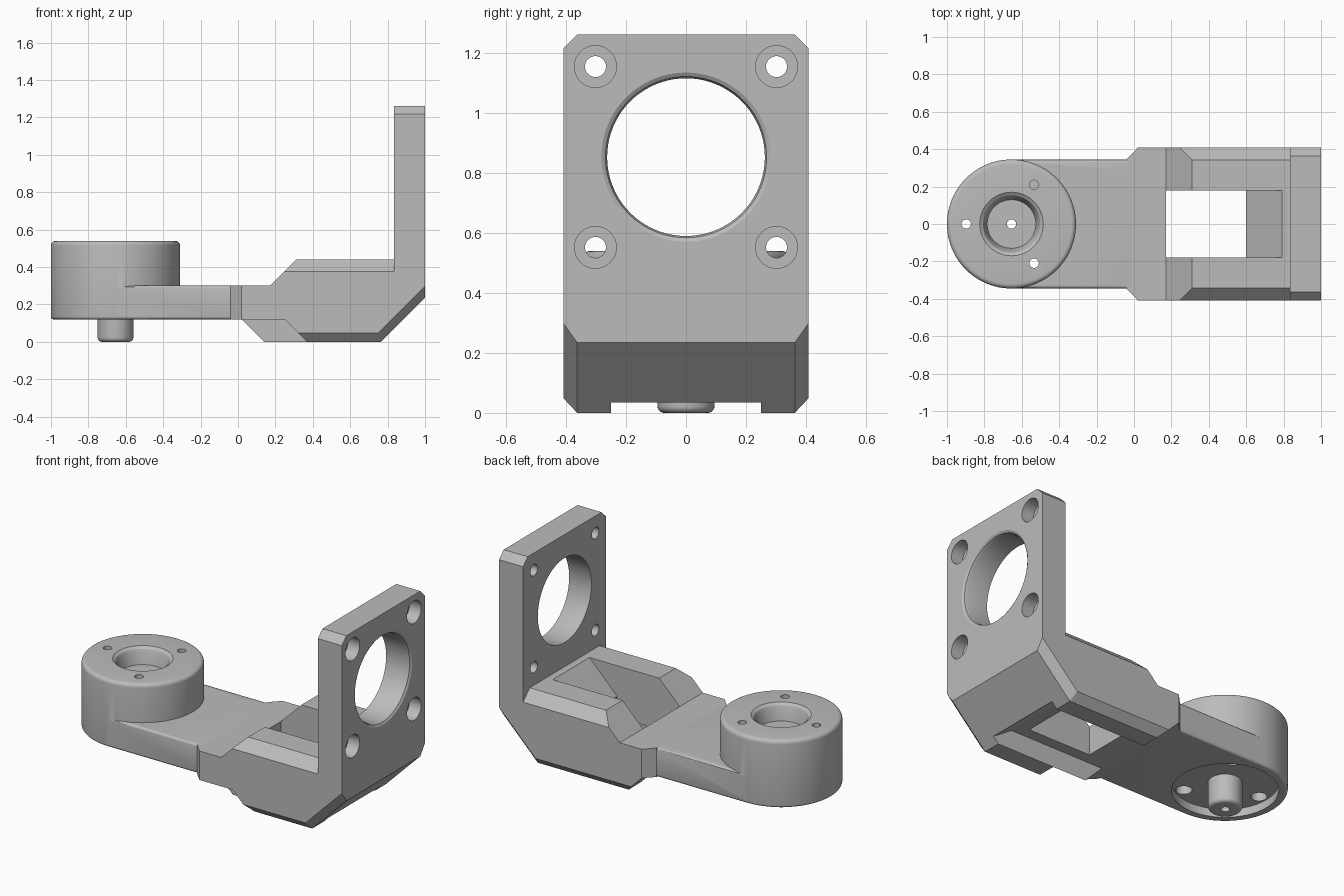
import bpy, bmesh, math
from mathutils import Vector, Matrix

if "Cube" in bpy.data.objects:
    bpy.data.objects.remove(bpy.data.objects["Cube"])

grey = bpy.data.materials.new("plain grey")
grey.use_nodes = True
grey.diffuse_color = (0.5, 0.5, 0.5, 1)
grey.node_tree.nodes["Principled BSDF"].inputs["Base Color"].default_value = (0.5, 0.5, 0.5, 1)


def make(name, bm):
    bmesh.ops.recalc_face_normals(bm, faces=bm.faces[:])
    mesh = bpy.data.meshes.new(name)
    bm.to_mesh(mesh)
    bm.free()
    mesh.materials.append(grey)
    obj = bpy.data.objects.new(name, mesh)
    bpy.context.collection.objects.link(obj)
    return obj


def prism(points, low, high, axis="Y"):
    """Extrude a flat outline: (x, z) along Y, (x, y) along Z, (y, z) along X."""
    place = {"Y": lambda a, b, c: (a, c, b),
             "Z": lambda a, b, c: (a, b, c),
             "X": lambda a, b, c: (c, a, b)}[axis]
    bm = bmesh.new()
    face = bm.faces.new([bm.verts.new(place(a, b, low)) for a, b in points])
    top = bmesh.ops.extrude_face_region(bm, geom=[face])
    moved = [v for v in top["geom"] if isinstance(v, bmesh.types.BMVert)]
    bmesh.ops.translate(bm, verts=moved, vec=Vector(place(0, 0, high - low)))
    return bm


def lathe(profile, centre, steps=64, along_x=False):
    """Spin a closed (radius, height) outline that starts and ends on the axis."""
    bm = bmesh.new()
    verts = [bm.verts.new((r, 0, h)) for r, h in profile]
    edges = [bm.edges.new(pair) for pair in zip(verts, verts[1:])]
    bmesh.ops.spin(bm, geom=verts + edges, cent=(0, 0, 0), axis=(0, 0, 1),
                   angle=math.tau, steps=steps)
    bmesh.ops.remove_doubles(bm, verts=bm.verts[:], dist=0.0001)
    if along_x:
        bmesh.ops.rotate(bm, verts=bm.verts[:], matrix=Matrix.Rotation(math.pi / 2, 3, "Y"))
    bmesh.ops.translate(bm, verts=bm.verts[:], vec=centre)
    return bm


def rod(radius, low, high, centre, steps=24, along_x=False):
    return lathe([(0, low), (radius, low), (radius, high), (0, high)], centre, steps, along_x)


def fillet(r, h, size, start, count=5):
    """Points of a quarter arc about (r, h), start angle in degrees."""
    return [(r + size * math.cos(math.radians(start + 90 * i / count)),
             h + size * math.sin(math.radians(start + 90 * i / count)))
            for i in range(count + 1)]


def combine(target, bm, operation="DIFFERENCE"):
    tool = make("helper", bm)
    tool.hide_render = True
    mod = target.modifiers.new("combine", "BOOLEAN")
    mod.operation = operation
    mod.solver = "EXACT"
    mod.object = tool
    bpy.context.view_layer.objects.active = target
    bpy.ops.object.modifier_apply(modifier=mod.name)
    bpy.data.objects.remove(tool)


def trim(bm, point, normal):
    bmesh.ops.bisect_plane(bm, geom=bm.verts[:] + bm.edges[:] + bm.faces[:], dist=0.00001,
                           plane_co=point, plane_no=normal, clear_outer=True)
    bmesh.ops.holes_fill(bm, edges=[e for e in bm.edges if e.is_boundary], sides=0)


# Cradle block with chamfered edges
W = 0.408
bm = prism([(0.02, 0.3), (0.17, 0.3), (0.31, 0.44), (1, 0.44), (1, 0.235),
            (0.765, 0), (0.14, 0), (0.02, 0.12)], -W, W)
for s in (1, -1):
    trim(bm, (0.5, s * W, 0.375), (0, s, 1))
    trim(bm, (0.5, s * W, 0.048), (0, s * 0.048, -0.045))
    trim(bm, (1, s * W, 0.298), (0.045, s * 0.063, -0.045))
bracket = make("angle_bracket", bm)

# Slot under the cradle, shorter rail on one side, and the window
combine(bracket, prism([(-0.1, -0.1), (-0.1, 0.12), (0.67, 0.12), (0.8, 0.035),
                        (0.83, 0.015), (0.83, -0.1)], -0.25, 0.25))
combine(bracket, prism([(-0.1, -0.1), (-0.1, 0.12), (0.25, 0.12), (0.47, -0.1)], -0.6, -0.25))
combine(bracket, prism([(0.17, -0.1), (0.6, -0.1), (0.6, 0.25), (0.85, 0.5), (0.17, 0.5)],
                       -0.18, 0.18))

# Upright motor plate
combine(bracket, prism([(-W, 0.3), (W, 0.3), (W, 1.217), (0.363, 1.262),
                        (-0.363, 1.262), (-W, 1.217)], 0.835, 1, "X"), "UNION")

# Flared collar joining the arm to the cradle
combine(bracket, prism([(-0.04, -0.345), (0.02, -W), (0.05, -W), (0.05, W),
                        (0.02, W), (-0.04, 0.345)], 0.12, 0.3, "Z"), "UNION")

# Arm with softened long edges
CX, R = -0.655, 0.345
bm = prism([(CX, -R), (0, -R), (0, R), (CX, R)], 0.12, 0.3, "Z")
long_edges = [e for e in bm.edges if abs(e.verts[0].co.x - e.verts[1].co.x) > 0.1]
bmesh.ops.bevel(bm, geom=long_edges, offset=0.015, segments=3, profile=0.5, affect="EDGES")
combine(bracket, bm, "UNION")

# Round hub
hub = [(0, 0.12)] + fillet(R - 0.015, 0.135, 0.015, -90) + fillet(R - 0.025, 0.515, 0.025, 0)
combine(bracket, lathe(hub + [(0, 0.54)], (CX, 0, 0), 96), "UNION")

# Hub recesses above and below
combine(bracket, lathe([(0, 0.44), (0.13, 0.44), (0.145, 0.51), (0.153, 0.528),
                        (0.17, 0.54), (0.17, 0.7), (0, 0.7)], (CX, 0, 0)))
combine(bracket, rod(0.295, -0.1, 0.17, (CX, 0, 0), 64))

# Pivot pin
pin = [(0, 0)] + fillet(0.073, 0.022, 0.022, -90)
combine(bracket, lathe(pin + [(0.095, 0.25), (0, 0.25)], (CX, 0, 0), 48), "UNION")
combine(bracket, rod(0.025, -0.1, 0.7, (CX, 0, 0)))

# Hub screw holes with wider sockets below
for degrees in (60, 180, 300):
    a = math.radians(degrees)
    spot = (CX + 0.242 * math.cos(a), 0.242 * math.sin(a), 0)
    combine(bracket, rod(0.025, 0, 0.7, spot))
    combine(bracket, rod(0.045, 0.1, 0.35, spot))

# Large plate opening with an eased outer rim
combine(bracket, lathe([(0, 0.7), (0.263, 0.7), (0.263, 0.975), (0.269, 0.992),
                        (0.282, 1), (0.282, 1.1), (0, 1.1)], (0, 0, 0.853), 80, True))

# Plate screw holes with counterbores
for y in (-0.302, 0.302):
    for z in (0.552, 1.155):
        combine(bracket, rod(0.035, 0.7, 1.1, (0, y, z), 32, True))
        combine(bracket, rod(0.07, 0.92, 1.1, (0, y, z), 32, True))

# Smooth the round surfaces, keep the flats crisp
bpy.ops.object.select_all(action="DESELECT")
bracket.select_set(True)
bpy.context.view_layer.objects.active = bracket
bpy.ops.object.shade_smooth_by_angle(angle=math.radians(30))
